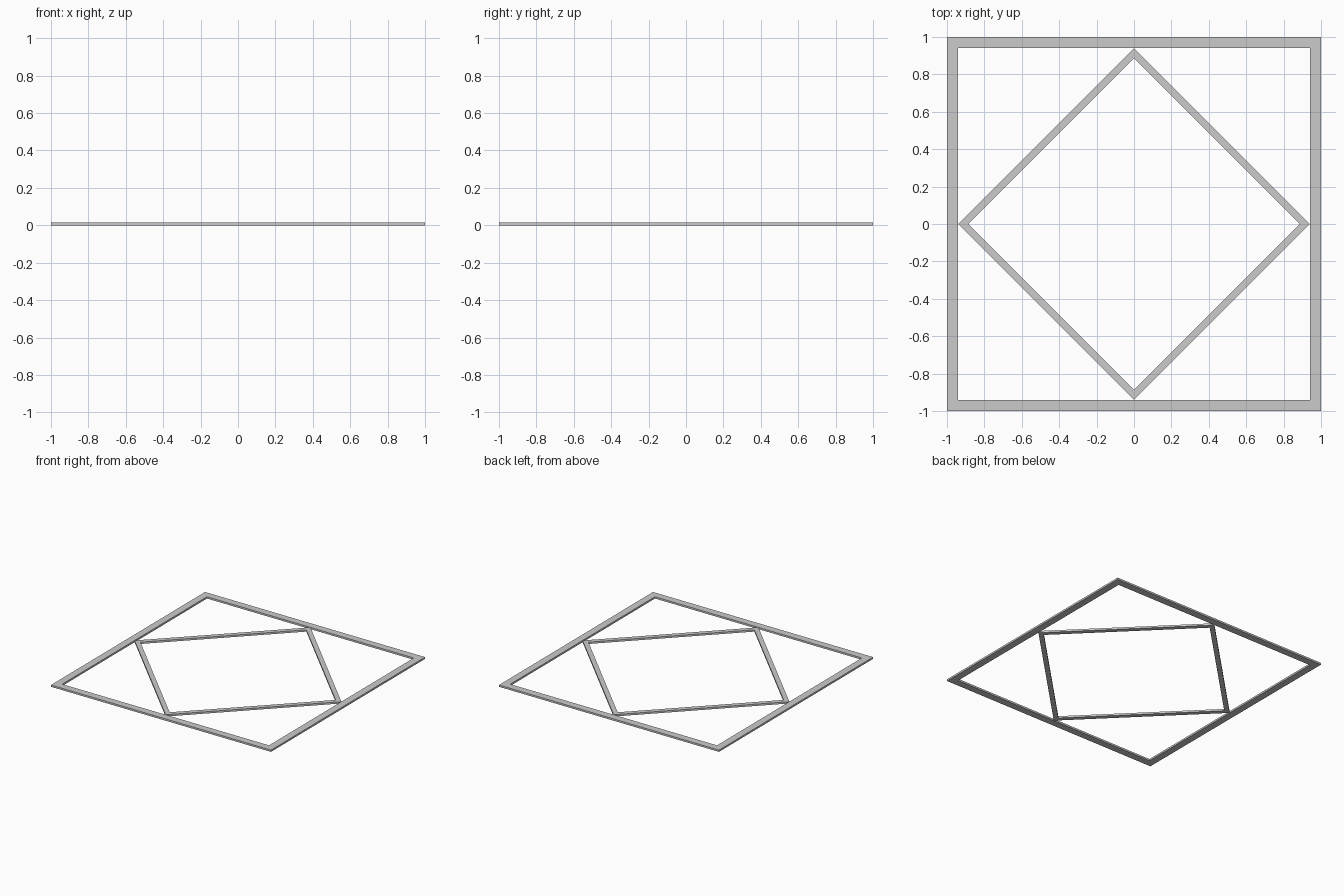
import bpy, bmesh, math

if "Cube" in bpy.data.objects:
    bpy.data.objects.remove(bpy.data.objects["Cube"])

HEIGHT = 0.015


def square_frame(name, outer, inner, turn):
    """Flat mitred square frame; outer and inner are corner radii."""
    bm = bmesh.new()
    rings = []
    for radius in (outer, inner):
        rings.append([bm.verts.new((radius * math.cos(turn + i * math.pi / 2),
                                    radius * math.sin(turn + i * math.pi / 2), 0))
                      for i in range(4)])
    out, inn = rings
    for i in range(4):
        j = (i + 1) % 4
        bm.faces.new((out[i], out[j], inn[j], inn[i]))
    # Raise the flat ring into a solid bar
    top = bmesh.ops.extrude_face_region(bm, geom=bm.faces[:])
    verts = [g for g in top["geom"] if isinstance(g, bmesh.types.BMVert)]
    bmesh.ops.translate(bm, verts=verts, vec=(0, 0, HEIGHT))
    bmesh.ops.recalc_face_normals(bm, faces=bm.faces[:])
    mesh = bpy.data.meshes.new(name)
    bm.to_mesh(mesh)
    bm.free()
    obj = bpy.data.objects.new(name, mesh)
    bpy.context.collection.objects.link(obj)
    return obj


# Outer square border
square_frame("outer_frame", math.sqrt(2), 0.94 * math.sqrt(2), math.pi / 4)
# Inner diamond touching the middle of each border side
square_frame("inner_diamond", 0.94, 0.887, 0)
